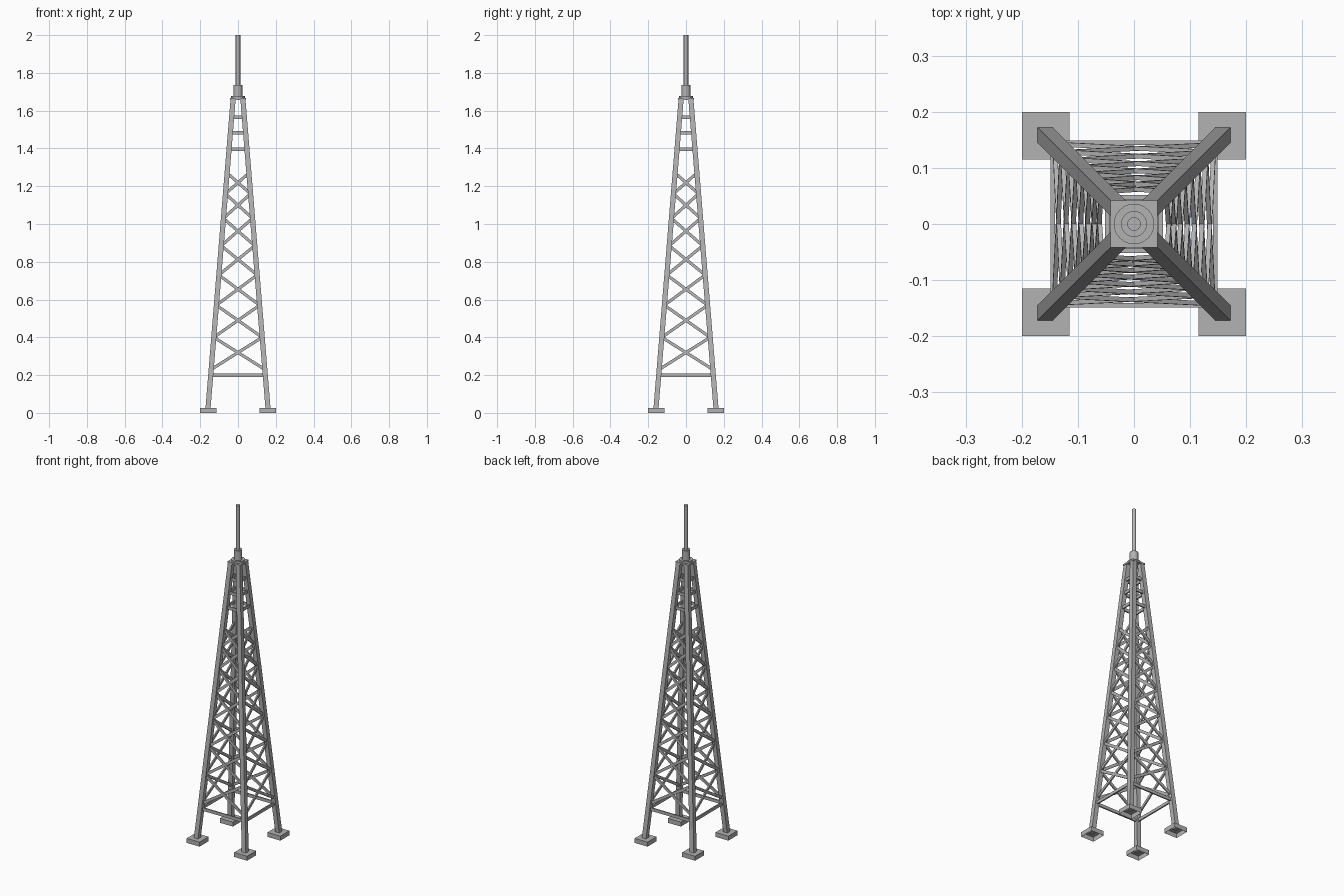
import bpy, bmesh, math
from mathutils import Vector, Matrix

if "Cube" in bpy.data.objects:
    bpy.data.objects.remove(bpy.data.objects["Cube"])

# Single painted-steel colour
steel = bpy.data.materials.new("steel_grey")
steel.use_nodes = True
steel.diffuse_color = (0.45, 0.45, 0.45, 1)
steel.node_tree.nodes["Principled BSDF"].inputs["Base Color"].default_value = (0.45, 0.45, 0.45, 1)

BASE_Z, TOP_Z = 0.02, 1.66
BASE_R, TOP_R = 0.159, 0.026
LEG_W = 0.027


def finish(name, bm):
    bmesh.ops.recalc_face_normals(bm, faces=bm.faces)
    mesh = bpy.data.meshes.new(name)
    bm.to_mesh(mesh)
    bm.free()
    mesh.materials.append(steel)
    ob = bpy.data.objects.new(name, mesh)
    bpy.context.collection.objects.link(ob)
    return ob


def leg_offset(z):
    """Distance of a leg's centre line from the middle planes at height z."""
    return BASE_R + (TOP_R - BASE_R) * (z - BASE_Z) / (TOP_Z - BASE_Z)


def box(bm, centre, size):
    mat = Matrix.Translation(centre) @ Matrix.Diagonal((*size, 1))
    return bmesh.ops.create_cube(bm, size=1, matrix=mat)["verts"]


def strut(bm, p, q, width, depth, shift=0):
    """Flat bar from p to q, lying in the front face."""
    p, q = Vector(p), Vector(q)
    along = (q - p).normalized()
    side = along.cross(Vector((0, 1, 0))).normalized()
    out = side.cross(along)
    rot = Matrix((along, out, side)).transposed().to_4x4()
    centre = (p + q) / 2 + out * shift
    size = Matrix.Diagonal(((q - p).length, depth, width, 1))
    bmesh.ops.create_cube(bm, size=1, matrix=Matrix.Translation(centre) @ rot @ size)


def cylinder(name, radius, z0, z1):
    bm = bmesh.new()
    bmesh.ops.create_cone(bm, cap_ends=True, segments=24, radius1=radius, radius2=radius,
                          depth=z1 - z0, matrix=Matrix.Translation((0, 0, (z0 + z1) / 2)))
    ob = finish(name, bm)
    bpy.ops.object.select_all(action='DESELECT')
    ob.select_set(True)
    bpy.context.view_layer.objects.active = ob
    bpy.ops.object.shade_smooth_by_angle(angle=math.radians(40))


# Legs leaning inwards, and footings open underneath
for sx, side in ((1, "left"), (-1, "right")):
    for sy, end in ((-1, "front"), (1, "back")):
        bm = bmesh.new()
        for v in box(bm, (0, 0, (BASE_Z + TOP_Z) / 2), (LEG_W, LEG_W, TOP_Z - BASE_Z)):
            r = leg_offset(v.co.z)
            v.co += Vector((sx * r, sy * r, 0))
        finish(f"{end}_{side}_leg", bm)

        bm = bmesh.new()
        box(bm, (sx * 0.1575, sy * 0.1575, 0.0135), (0.085, 0.085, 0.027))
        bottom = min(bm.faces, key=lambda f: f.calc_center_median().z)
        bmesh.ops.delete(bm, geom=[bottom], context='FACES_ONLY')
        finish(f"{end}_{side}_footing", bm)

# Lattice: crossed braces between nodes, plus level bars, on each face
nodes = [0.23, 0.40, 0.57, 0.73, 0.885, 1.03, 1.16, 1.27]
bars = [0.20, 1.395, 1.483, 1.565]
for i, face in enumerate(("front", "left", "back", "right")):
    turn = Matrix.Rotation(i * math.pi / 2, 4, 'Z')
    bm = bmesh.new()
    for lo, hi in zip(nodes, nodes[1:]):
        a, b = leg_offset(lo), leg_offset(hi)
        for s in (-1, 1):
            strut(bm, (-s * a, -a, lo), (s * b, -b, hi), 0.016, 0.008, s * 0.0005)
    bm.transform(turn)
    finish(f"{face}_cross_braces", bm)

    bm = bmesh.new()
    for z in bars:
        r = leg_offset(z)
        strut(bm, (-r, -r, z), (r, -r, z), 0.018, 0.008)
    bm.transform(turn)
    finish(f"{face}_level_bars", bm)

# Head plate and stepped mast
bm = bmesh.new()
box(bm, (0, 0, 1.662), (0.083, 0.083, 0.01))
finish("head_plate", bm)
cylinder("mast_flange", 0.036, 1.667, 1.677)
cylinder("mast_socket", 0.023, 1.677, 1.735)
cylinder("mast", 0.012, 1.735, 2.0)
